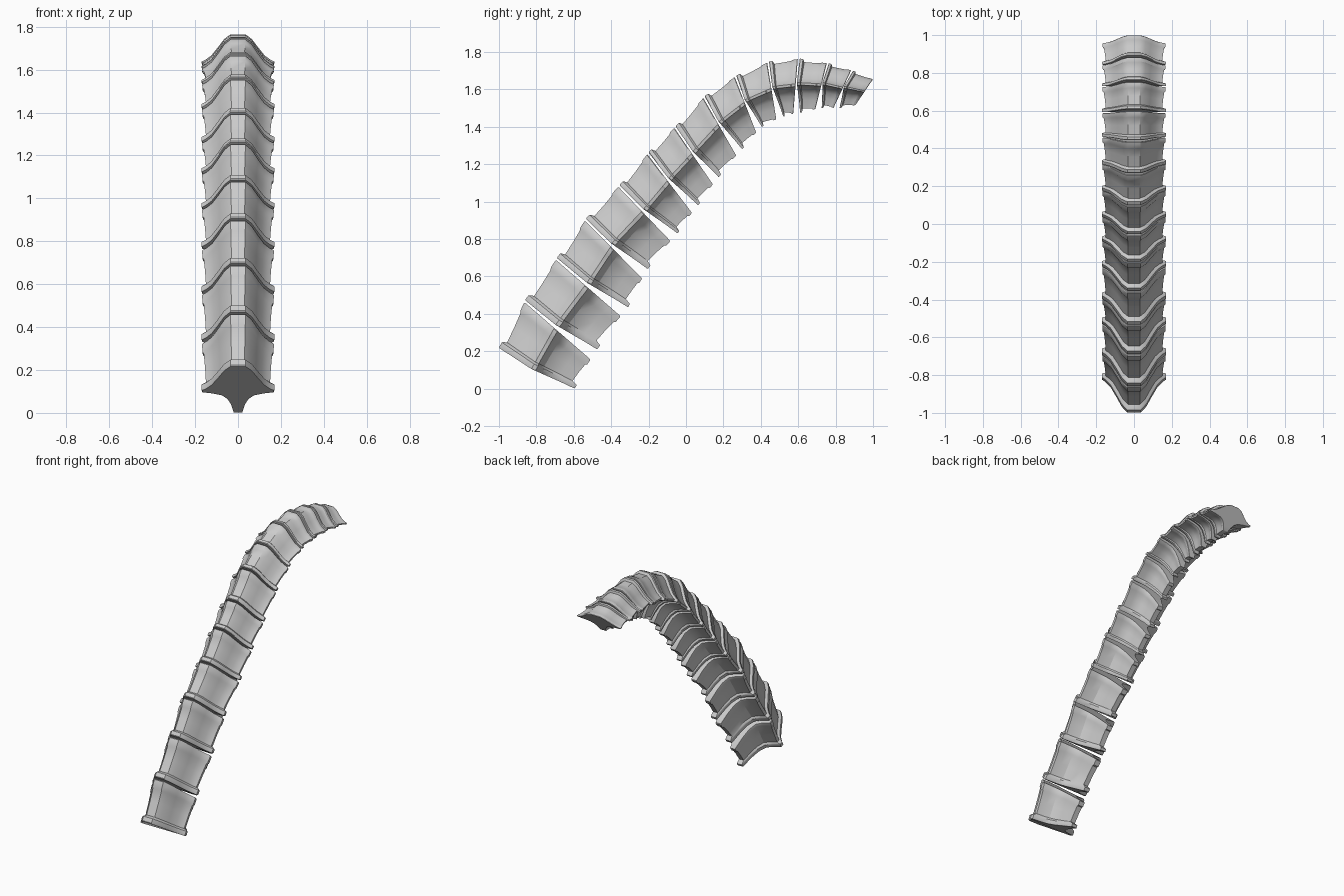
import bpy, bmesh, math
from mathutils import Vector

if "Cube" in bpy.data.objects:
    bpy.data.objects.remove(bpy.data.objects["Cube"])

# Joint stations in the side plane: ridge (y, z) and keel (y, z) of each lower rim
STATIONS = [
    (-1.00, 0.22, -0.595, 0.00), (-0.86, 0.475, -0.475, 0.21),
    (-0.69, 0.70, -0.31, 0.435), (-0.535, 0.91, -0.205, 0.64),
    (-0.355, 1.09, -0.045, 0.83), (-0.20, 1.265, 0.065, 0.98),
    (-0.055, 1.405, 0.175, 1.13), (0.10, 1.565, 0.30, 1.28),
    (0.27, 1.675, 0.405, 1.40), (0.445, 1.75, 0.52, 1.455),
    (0.61, 1.765, 0.61, 1.475), (0.765, 1.74, 0.725, 1.50),
    (0.895, 1.70, 0.82, 1.50), (1.00, 1.655, 0.905, 1.515)]

# Half cross-section: (x, fraction of the way from ridge to keel)
HALF = [(0.035, 0.0), (0.065, 0.08), (0.095, 0.22), (0.125, 0.35),
        (0.152, 0.42), (0.17, 0.45), (0.168, 0.50), (0.12, 0.53),
        (0.075, 0.58), (0.048, 0.68), (0.032, 0.82), (0.02, 1.0)]
PROFILE = HALF + [(-x, f) for x, f in reversed(HALF)]
WING = 0.45

# Rings along a segment: (position, scale) - lower rim, cup body, upper rim
RINGS = [(0.0, 0.98), (0.02, 1.0), (0.12, 1.0), (0.14, 0.96), (0.17, 0.88),
         (0.5, 0.905), (0.78, 0.94), (0.82, 0.975), (0.98, 0.985), (1.0, 0.965)]


def make_segment(i):
    a, b = STATIONS[i], STATIONS[i + 1]
    last = i == len(STATIONS) - 2
    f0, k0 = Vector((0, a[0], a[1])), Vector((0, a[2], a[3]))
    f1, k1 = Vector((0, b[0], b[1])), Vector((0, b[2], b[3]))
    if not last:  # wedge gap to the next segment, wider on the keel side
        f1 -= (f1 - f0).normalized() * 0.012
        k1 -= (k1 - k0).normalized() * (0.065 - 0.003 * i)
    bm = bmesh.new()
    rings = []
    for t, s in RINGS:
        ridge, keel = f0.lerp(f1, t), k0.lerp(k1, t)
        up = (f1 - f0).normalized()
        ring = []
        for x, f in PROFILE:
            g = WING + (f - WING) * s
            p = ridge.lerp(keel, g)
            dip = max(0, 1 - abs(f - WING) / 0.5)
            p -= up * 0.018 * dip * (1 - t)
            p.x = x * s
            ring.append(bm.verts.new(p))
        rings.append(ring)
    n = len(PROFILE)
    for r0, r1 in zip(rings, rings[1:]):
        for j in range(n):
            bm.faces.new((r0[j], r0[(j + 1) % n], r1[(j + 1) % n], r1[j]))
    bm.faces.new(rings[0])
    bm.faces.new(rings[-1])
    bmesh.ops.recalc_face_normals(bm, faces=bm.faces)
    name = "tail_segment_%02d" % (i + 1)
    me = bpy.data.meshes.new(name)
    bm.to_mesh(me)
    bm.free()
    ob = bpy.data.objects.new(name, me)
    bpy.context.collection.objects.link(ob)
    ob.select_set(True)
    bpy.context.view_layer.objects.active = ob


# Thirteen overlapping cup segments
for i in range(len(STATIONS) - 1):
    make_segment(i)
bpy.ops.object.shade_smooth_by_angle(angle=math.radians(32))
